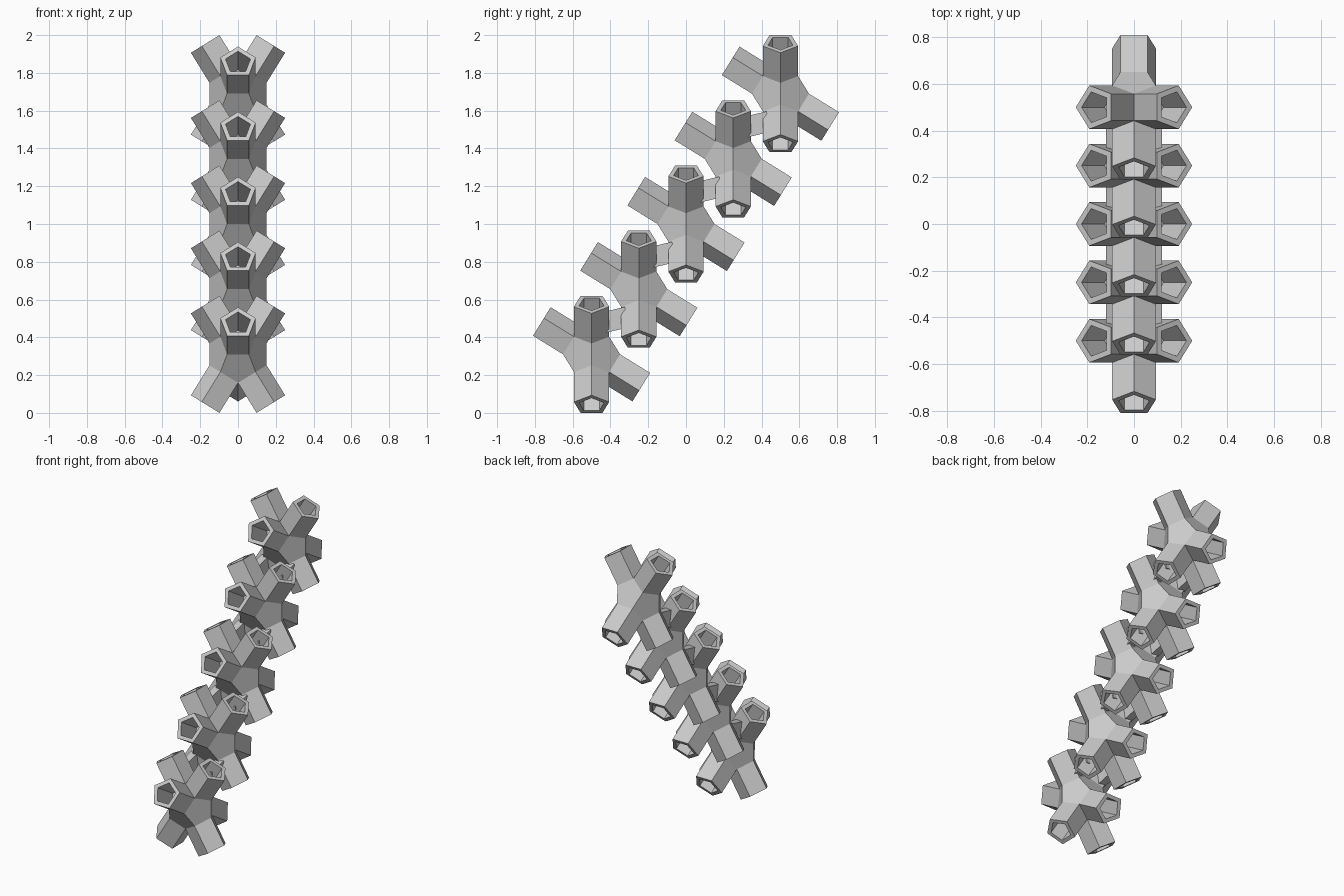
import bpy, bmesh, math
from mathutils import Vector, Matrix

cube = bpy.data.objects.get("Cube")
if cube:
    bpy.data.objects.remove(cube, do_unlink=True)

PHI = (1 + math.sqrt(5)) / 2
EDGE = 0.1154            # side of the pentagons
REACH = 0.3153           # hub centre to arm tip
STEP = Vector((0, 0.25, 0.345))
COUNT = 5

grey = bpy.data.materials.new("plain_grey")
grey.use_nodes = True
grey.diffuse_color = (0.6, 0.6, 0.6, 1)
grey.node_tree.nodes["Principled BSDF"].inputs["Base Color"].default_value = (0.6, 0.6, 0.6, 1)


def add_object(name, mesh, location):
    obj = bpy.data.objects.new(name, mesh)
    obj.location = location
    bpy.context.collection.objects.link(obj)
    return obj


def finish_mesh(bm, name):
    mesh = bpy.data.meshes.new(name)
    bm.to_mesh(mesh)
    bm.free()
    mesh.materials.append(grey)
    return mesh


def extrude_along_normals(bm, faces, distance):
    new = bmesh.ops.extrude_discrete_faces(bm, faces=faces)["faces"]
    for face in new:
        face.normal_update()
        bmesh.ops.translate(bm, verts=face.verts, vec=face.normal * distance)
    return new


def hub_mesh():
    # Dodecahedral hub from its corner pattern
    bm = bmesh.new()
    signs = (-1, 1)
    corners = [Vector((x, y, z)) for x in signs for y in signs for z in signs]
    for s in signs:
        for t in signs:
            p, q = s / PHI, t * PHI
            corners += [Vector((0, p, q)), Vector((q, 0, p)), Vector((p, q, 0))]
    for c in corners:
        bm.verts.new(c * EDGE * PHI / 2)
    bmesh.ops.convex_hull(bm, input=bm.verts[:])
    bmesh.ops.dissolve_limit(bm, angle_limit=0.02, verts=bm.verts[:], edges=bm.edges[:])
    bmesh.ops.recalc_face_normals(bm, faces=bm.faces[:])
    bm.normal_update()

    # Six hollow arms: four in the upright plane, one forward-up, one back-down
    arms = [f for f in bm.faces
            if abs(f.normal.z) > 0.1 and f.normal.y * f.normal.z < 0.1]
    inradius = arms[0].calc_center_median().length
    tips = extrude_along_normals(bm, arms, REACH - inradius)
    bm.normal_update()
    bmesh.ops.inset_individual(bm, faces=tips, thickness=EDGE * 0.25)
    extrude_along_normals(bm, tips, inradius - REACH)
    bm.normal_update()
    return finish_mesh(bm, "hub")


def link_mesh():
    # Small sloped bridge between neighbouring hubs
    bm = bmesh.new()
    bmesh.ops.create_cube(bm, size=1)
    bmesh.ops.scale(bm, vec=(0.05, 0.13, 0.11), verts=bm.verts[:])
    bmesh.ops.rotate(bm, matrix=Matrix.Rotation(0.23, 3, "X"), verts=bm.verts[:])
    return finish_mesh(bm, "link")


hub, link = hub_mesh(), link_mesh()
middle = Vector((0, 0, 1))
for i in range(COUNT):
    centre = middle + STEP * (i - (COUNT - 1) / 2)
    add_object(f"hub_with_arms_{i + 1}", hub, centre)
    if i < COUNT - 1:
        for side, x in (("left", 0.095), ("right", -0.095)):
            add_object(f"link_{side}_{i + 1}", link, centre + STEP / 2 + Vector((x, 0, 0.01)))
